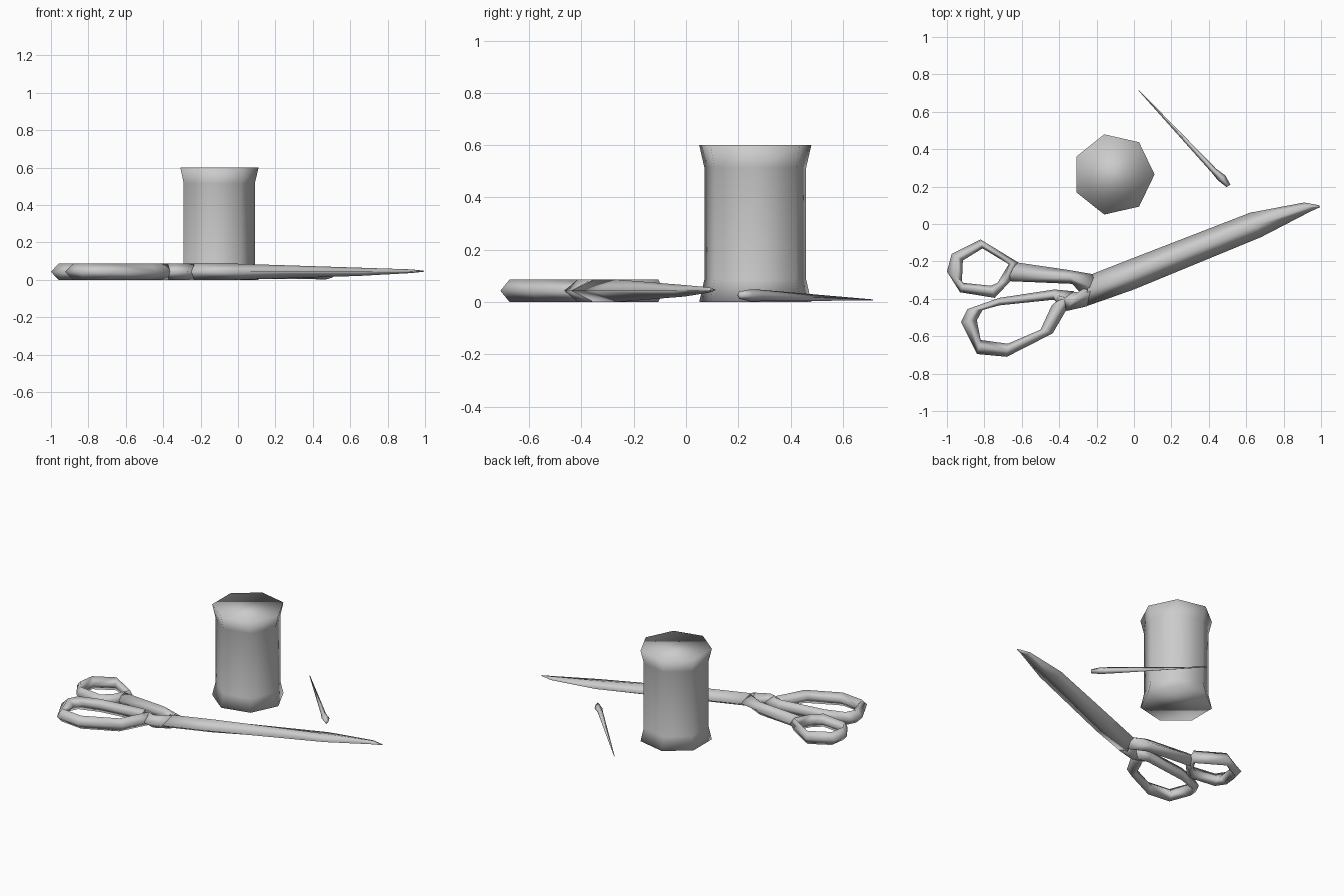
import bpy, bmesh, math

cube = bpy.data.objects.get("Cube")
if cube:
    bpy.data.objects.remove(cube, do_unlink=True)

grey = bpy.data.materials.new("plain grey")
grey.use_nodes = True
grey.diffuse_color = (0.6, 0.6, 0.6, 1)
grey.node_tree.nodes["Principled BSDF"].inputs["Base Color"].default_value = (0.6, 0.6, 0.6, 1)


def finish(name, bm):
    """Turn a bmesh into a smooth-shaded grey object."""
    bmesh.ops.recalc_face_normals(bm, faces=bm.faces[:])
    for f in bm.faces:
        f.smooth = True
    mesh = bpy.data.meshes.new(name)
    bm.to_mesh(mesh)
    bm.free()
    mesh.materials.append(grey)
    obj = bpy.data.objects.new(name, mesh)
    bpy.context.collection.objects.link(obj)
    return obj


def loft(bm, rings, closed=False):
    """Join equal rings of points with quads, capping open ends."""
    vs = [[bm.verts.new(p) for p in r] for r in rings]
    n = len(vs[0])
    pairs = list(zip(vs, vs[1:])) + ([(vs[-1], vs[0])] if closed else [])
    for a, b in pairs:
        for i in range(n):
            j = (i + 1) % n
            bm.faces.new((a[i], a[j], b[j], b[i]))
    if not closed:
        bm.faces.new(vs[0])
        bm.faces.new(vs[-1])


def diamond_bar(name, edges, closed=False, mid=0.043, half=0.043):
    """Diamond-section bar between two edges; each row is ax, ay, bx, by[, mid, half]."""
    rings = []
    for ax, ay, bx, by, *z in edges:
        m, h = z if z else (mid, half)
        cx, cy = (ax + bx) / 2, (ay + by) / 2
        rings.append([(ax, ay, m), (cx, cy, m + h), (bx, by, m), (cx, cy, m - h)])
    bm = bmesh.new()
    loft(bm, rings, closed)
    return finish(name, bm)


# Thread spool: seven-sided with flared rims
bm = bmesh.new()
loft(bm, [[(-0.11 + r * math.cos(math.tau * k / 7),
            0.265 + r * math.sin(math.tau * k / 7), z) for k in range(7)]
          for r, z in ((0.22, 0), (0.2, 0.085), (0.2, 0.515), (0.22, 0.6))])
finish("spool", bm)

# Scissor blades, closed together
diamond_bar("scissor_blade", [
    (-0.23, -0.27, -0.27, -0.445),
    (0.0, -0.18, 0.0, -0.35),
    (0.62, 0.06, 0.68, -0.07, 0.043, 0.022),
    (0.91, 0.115, 0.94, 0.065, 0.046, 0.01),
    (0.99, 0.1, 0.995, 0.09, 0.046, 0.003)])

# Shanks running from the blades to the finger loops
diamond_bar("small_loop_shank", [
    (-0.21, -0.27, -0.26, -0.4),
    (-0.355, -0.245, -0.33, -0.32),
    (-0.63, -0.205, -0.68, -0.305)])
diamond_bar("large_loop_shank", [
    (-0.22, -0.29, -0.25, -0.44),
    (-0.3, -0.365, -0.36, -0.465),
    (-0.4, -0.355, -0.42, -0.42)])

# Finger loops, outer and inner edge
diamond_bar("small_finger_loop", [
    (-0.62, -0.205, -0.67, -0.215),
    (-0.82, -0.083, -0.81, -0.13),
    (-0.975, -0.16, -0.915, -0.195),
    (-1.0, -0.255, -0.92, -0.305),
    (-0.93, -0.365, -0.91, -0.315),
    (-0.745, -0.395, -0.765, -0.33),
    (-0.66, -0.305, -0.73, -0.315)], closed=True)
diamond_bar("large_finger_loop", [
    (-0.32, -0.36, -0.415, -0.415),
    (-0.365, -0.465, -0.44, -0.435),
    (-0.435, -0.585, -0.5, -0.565),
    (-0.68, -0.71, -0.675, -0.64),
    (-0.84, -0.695, -0.82, -0.62),
    (-0.925, -0.525, -0.84, -0.515),
    (-0.89, -0.455, -0.81, -0.46),
    (-0.72, -0.395, -0.72, -0.435),
    (-0.425, -0.35, -0.43, -0.405)], closed=True)

# Sewing needle lying on the table
diamond_bar("needle", [
    (0.515, 0.21, 0.495, 0.197, 0.026, 0.014),
    (0.49, 0.258, 0.45, 0.232, 0.025, 0.023),
    (0.44, 0.295, 0.415, 0.275, 0.025, 0.022),
    (0.027, 0.716, 0.024, 0.713, 0.008, 0.002)])
